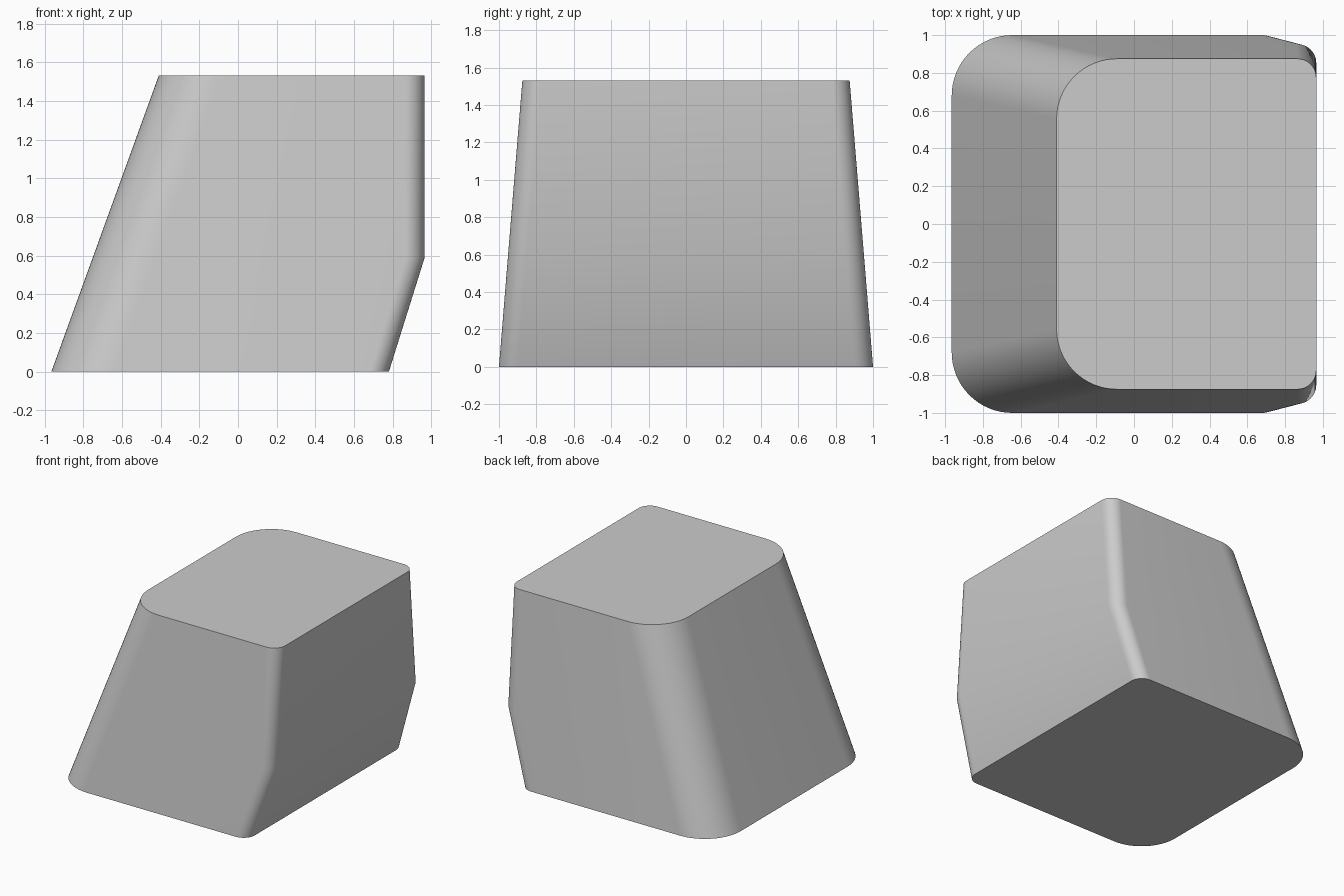
import bpy, bmesh, math

cube = bpy.data.objects.get("Cube")
if cube:
    bpy.data.objects.remove(cube, do_unlink=True)

grey = bpy.data.materials.new("plain grey")
grey.use_nodes = True
colour = (0.6, 0.6, 0.6, 1)
grey.diffuse_color = colour
grey.node_tree.nodes["Principled BSDF"].inputs["Base Color"].default_value = colour

STEPS = 16
BIG, SMALL = 0.32, 0.1


def section(left, right, half, z):
    """Rounded rectangle: wide curves on the right side (-x), tight ones on +x."""
    corners = [(right, half, SMALL, 0), (left, half, BIG, 90),
               (left, -half, BIG, 180), (right, -half, SMALL, 270)]
    points = []
    for x, y, r, start in corners:
        cx = x - math.copysign(r, x)
        cy = y - math.copysign(r, y)
        for i in range(STEPS + 1):
            a = math.radians(start + 90 * i / STEPS)
            points.append((cx + r * math.cos(a), cy + r * math.sin(a), z))
    return points


# Tapered body lofted through base, bend and top
bm = bmesh.new()
rings = [[bm.verts.new(p) for p in section(*s)] for s in
         [(-0.965, 0.78, 1.0, 0), (-0.751, 0.965, 0.952, 0.59), (-0.41, 0.965, 0.875, 1.53)]]
for low, high in zip(rings, rings[1:]):
    for i in range(len(low)):
        j = (i + 1) % len(low)
        bm.faces.new((low[i], low[j], high[j], high[i]))
bm.faces.new(rings[0][::-1])
bm.faces.new(rings[-1])
bmesh.ops.recalc_face_normals(bm, faces=bm.faces)

mesh = bpy.data.meshes.new("tapered_body")
bm.to_mesh(mesh)
bm.free()
mesh.materials.append(grey)
body = bpy.data.objects.new("tapered_body", mesh)
bpy.context.collection.objects.link(body)

# Smooth sides, crisp top and base rims
bpy.ops.object.select_all(action="DESELECT")
body.select_set(True)
bpy.context.view_layer.objects.active = body
bpy.ops.object.shade_smooth_by_angle(angle=math.radians(30))
